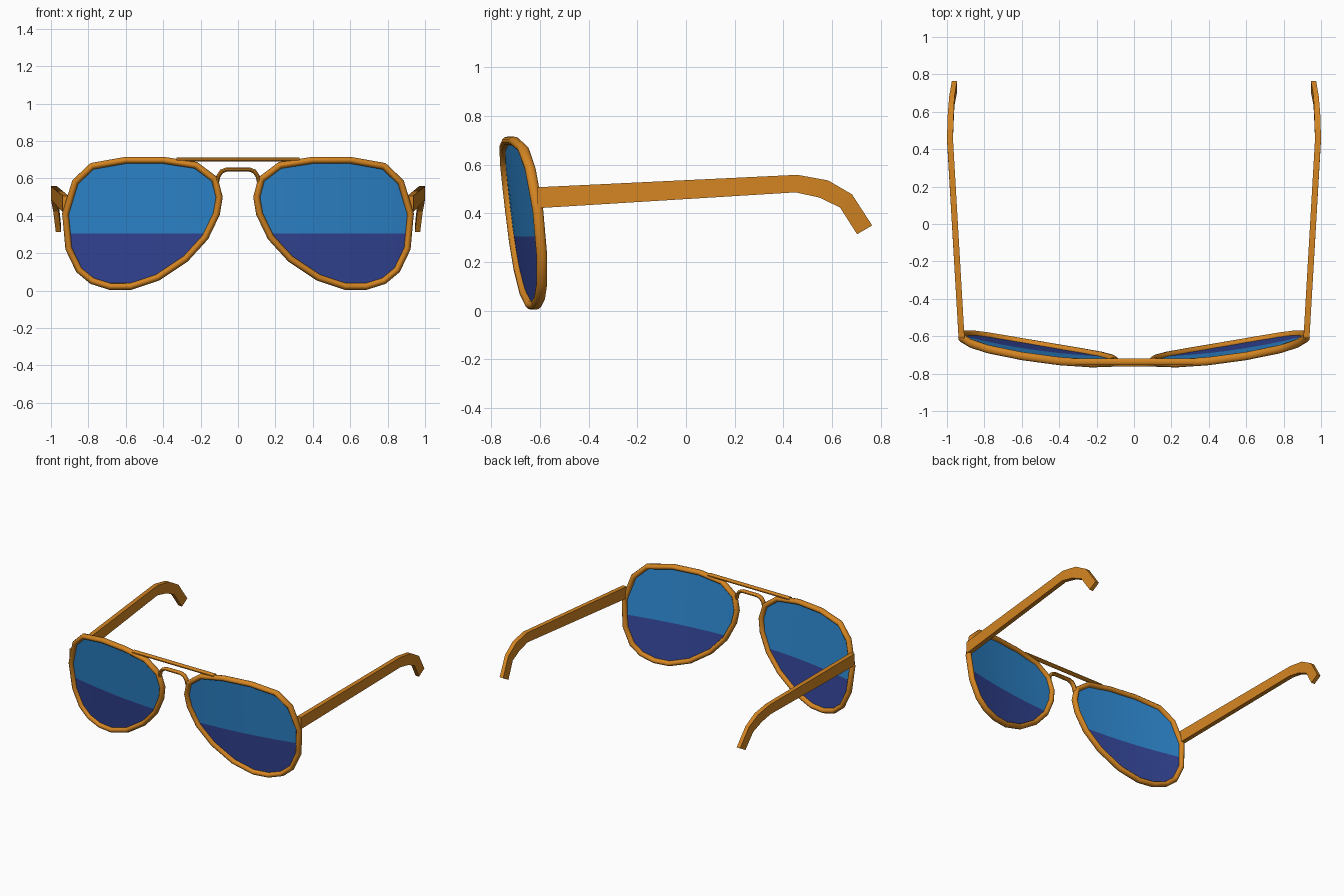
import bpy, bmesh, math
from mathutils import Vector

if "Cube" in bpy.data.objects:
    bpy.data.objects.remove(bpy.data.objects["Cube"])


def material(name, rgb):
    m = bpy.data.materials.new(name)
    m.diffuse_color = (*rgb, 1)
    m.use_nodes = True
    m.node_tree.nodes["Principled BSDF"].inputs["Base Color"].default_value = m.diffuse_color
    return m


AMBER = material("amber_frame", (0.66, 0.235, 0.016))
BLUE = material("blue_lens", (0.027, 0.243, 0.62))
INDIGO = material("indigo_lens", (0.033, 0.060, 0.310))


def depth(x, z):
    """Wrapped and slightly tilted front surface."""
    return -0.755 + 0.135 * x * x + 0.11 * (0.7 - z)


def finish(bm, name, mats, angle=40):
    bmesh.ops.recalc_face_normals(bm, faces=bm.faces)
    me = bpy.data.meshes.new(name)
    bm.to_mesh(me)
    bm.free()
    for m in mats:
        me.materials.append(m)
    ob = bpy.data.objects.new(name, me)
    bpy.context.collection.objects.link(ob)
    bpy.ops.object.select_all(action='DESELECT')
    ob.select_set(True)
    bpy.context.view_layer.objects.active = ob
    bpy.ops.object.shade_smooth_by_angle(angle=math.radians(angle))
    return ob


def skin(bm, rings, closed):
    """Join rings of vertices into a tube, capped when open."""
    n = len(rings[0])
    for i in range(len(rings) if closed else len(rings) - 1):
        a, b = rings[i], rings[(i + 1) % len(rings)]
        for k in range(n):
            bm.faces.new((a[k], a[(k + 1) % n], b[(k + 1) % n], b[k]))
    if not closed:
        bm.faces.new(rings[0])
        bm.faces.new(rings[-1])


def wire(name, pts, r, ry, closed=False, sides=10):
    """Oval wire through (x, y, z) points, mitred in the front plane."""
    bm = bmesh.new()
    pts = [Vector(p) for p in pts]
    n, rings = len(pts), []
    for i, p in enumerate(pts):
        prev = pts[i - 1] if closed or i else p
        nxt = pts[(i + 1) % n] if closed or i < n - 1 else p
        d1 = Vector((p.x - prev.x, 0, p.z - prev.z))
        d2 = Vector((nxt.x - p.x, 0, nxt.z - p.z))
        d1 = d1.normalized() if d1.length else d2.normalized()
        d2 = d2.normalized() if d2.length else d1
        t = (d1 + d2).normalized()
        side = Vector((t.z, 0, -t.x)) * (r / max(t.dot(d1), 0.5))
        rings.append([bm.verts.new(p + side * math.cos(a) + Vector((0, ry * math.sin(a), 0)))
                      for a in (2 * math.pi * k / sides for k in range(sides))])
    skin(bm, rings, closed)
    return finish(bm, name, [AMBER], 50)


# Teardrop outline of one lens (x, z)
OUTLINE = [(0.40, 0.697), (0.60, 0.697), (0.78, 0.665), (0.87, 0.58), (0.922, 0.41),
           (0.905, 0.225), (0.85, 0.11), (0.78, 0.052), (0.685, 0.022), (0.575, 0.022),
           (0.43, 0.07), (0.28, 0.17), (0.175, 0.285), (0.115, 0.41), (0.10, 0.50),
           (0.125, 0.595), (0.225, 0.67)]

# Temple stations: outer x, top (y, z), bottom (y, z)
TEMPLE = [(0.938, (-0.61, 0.507), (-0.61, 0.421)),
          (1.000, (0.457, 0.558), (0.450, 0.486)),
          (0.996, (0.584, 0.535), (0.547, 0.465)),
          (0.988, (0.682, 0.478), (0.633, 0.424)),
          (0.974, (0.765, 0.350), (0.703, 0.314))]

for s, label in ((1, "right"), (-1, "left")):
    # Rim
    wire(label + "_rim", [(s * x, depth(x, z), z) for x, z in OUTLINE], 0.018, 0.023, True)

    # Lens: outline sheet sliced into strips and wrapped, lower part darker
    bm = bmesh.new()
    bm.faces.new([bm.verts.new((s * x, 0, z)) for x, z in OUTLINE])
    cuts = [((s * k * 0.08, 0, 0), (1, 0, 0)) for k in range(2, 12)]
    for co, no in cuts + [((0, 0, 0.305), (0, 0, 1))]:
        bmesh.ops.bisect_plane(bm, geom=bm.verts[:] + bm.edges[:] + bm.faces[:],
                               plane_co=co, plane_no=no)
    for f in bm.faces:
        f.material_index = 1 if f.calc_center_median().z < 0.305 else 0
    for v in bm.verts:
        v.co.y = depth(abs(v.co.x), v.co.z)
    finish(bm, label + "_lens", [BLUE, INDIGO])

    # Temple arm with bent ear hook
    bm = bmesh.new()
    rings = []
    for i, (x, top, bot) in enumerate(TEMPLE):
        w = 0.032 if i < 3 else 0.028
        rings.append([bm.verts.new((s * xx, *yz)) for xx, yz in
                      ((x, top), (x - w, top), (x - w, bot), (x, bot))])
    skin(bm, rings, False)
    finish(bm, label + "_temple", [AMBER], 30)

# Brow bar
wire("brow_bar", [(x, -0.737, 0.70) for x in (-0.33, 0, 0.33)], 0.011, 0.019)

# Nose bridge arch
half = [(0.112, 0.580), (0.105, 0.612), (0.088, 0.637), (0.060, 0.648)]
arch = [(-x, z) for x, z in half] + [(x, z) for x, z in reversed(half)]
wire("nose_bridge", [(x, -0.745, z) for x, z in arch], 0.011, 0.019)
